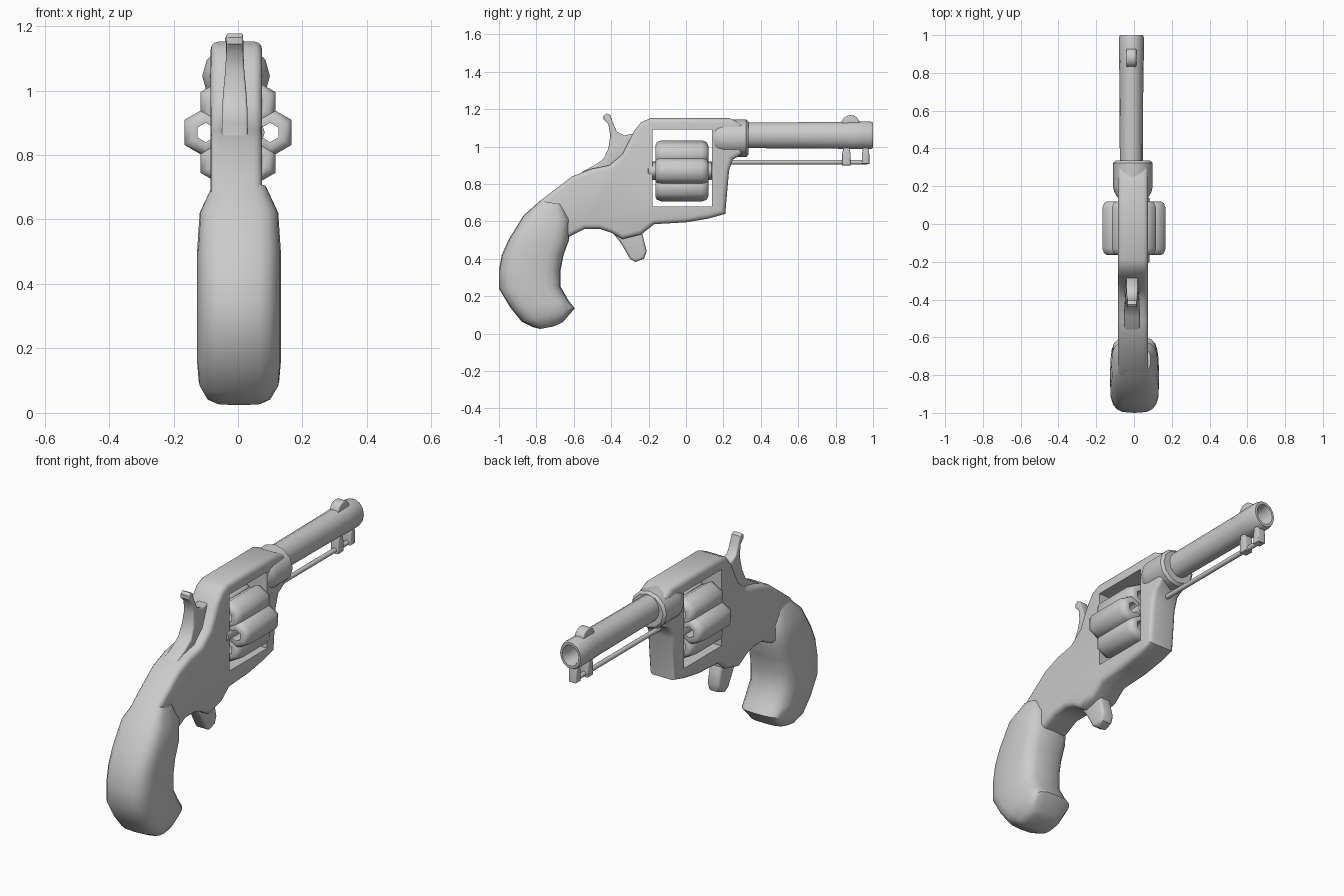
import bpy, bmesh, math
from mathutils import Vector

if "Cube" in bpy.data.objects:
    bpy.data.objects.remove(bpy.data.objects["Cube"])


def finish(name, bm, angle=40):
    bmesh.ops.recalc_face_normals(bm, faces=bm.faces[:])
    me = bpy.data.meshes.new(name)
    bm.to_mesh(me)
    bm.free()
    ob = bpy.data.objects.new(name, me)
    bpy.context.collection.objects.link(ob)
    smooth(ob, angle)
    return ob


def smooth(ob, angle=40):
    bpy.ops.object.select_all(action='DESELECT')
    ob.select_set(True)
    bpy.context.view_layer.objects.active = ob
    bpy.ops.object.shade_smooth_by_angle(angle=math.radians(angle))


def prism(name, outline, half, bevel, xc=-0.01, taper=None):
    """Side outline (y, z) extruded across x, with rounded rims."""
    bm = bmesh.new()
    rings = [[bm.verts.new((s * half, y, z)) for y, z in outline] for s in (-1, 1)]
    caps = [bm.faces.new(r) for r in rings]
    n = len(outline)
    for i in range(n):
        j = (i + 1) % n
        bm.faces.new((rings[0][i], rings[0][j], rings[1][j], rings[1][i]))
    bmesh.ops.recalc_face_normals(bm, faces=bm.faces[:])
    if bevel:
        rim = [e for f in caps for e in f.edges]
        bmesh.ops.bevel(bm, geom=rim, offset=bevel, segments=3, profile=0.5,
                        affect='EDGES', clamp_overlap=True)
    for v in bm.verts:
        if taper:
            v.co.x *= taper(v.co.z)
        v.co.x += xc
    return finish(name, bm)


def lathe(name, profile, sides, centre, scale=(1, 1), turn=0.0, closed=False, angle=40):
    """Profile of (radius, y) turned about a lengthwise axis at centre (x, z)."""
    bm = bmesh.new()
    rings = []
    for r, y in profile:
        rings.append([bm.verts.new((centre[0] + scale[0] * r * math.cos(a), y,
                                    centre[1] + scale[1] * r * math.sin(a)))
                      for a in (turn + 2 * math.pi * k / sides for k in range(sides))])
    pairs = list(zip(rings, rings[1:]))
    if closed:
        pairs.append((rings[-1], rings[0]))
    for a, b in pairs:
        for k in range(sides):
            m = (k + 1) % sides
            bm.faces.new((a[k], a[m], b[m], b[k]))
    if not closed:
        bm.faces.new(rings[0])
        bm.faces.new(rings[-1])
    return finish(name, bm, angle)


# Frame with the open window
frame = prism("frame", [
    (-0.28, 1.08), (-0.24, 1.13), (-0.19, 1.152), (0.235, 1.152), (0.30, 1.12),
    (0.30, 0.96), (0.25, 0.93), (0.23, 0.87), (0.21, 0.64), (0.12, 0.615),
    (0.0, 0.595), (-0.17, 0.585), (-0.24, 0.53), (-0.34, 0.505), (-0.40, 0.54),
    (-0.46, 0.56), (-0.54, 0.56), (-0.62, 0.52), (-0.70, 0.52), (-0.82, 0.66),
    (-0.78, 0.71), (-0.61, 0.84), (-0.51, 0.88), (-0.41, 0.90), (-0.34, 0.96)],
    0.08, 0.025, xc=-0.005)
cutter = prism("window_cutter", [(-0.18, 0.68), (0.14, 0.68), (0.14, 1.09), (-0.18, 1.09)], 0.3, 0)
cutter.hide_render = True
cut = frame.modifiers.new("window", 'BOOLEAN')
cut.operation = 'DIFFERENCE'
cut.solver = 'EXACT'
cut.object = cutter
bpy.context.view_layer.objects.active = frame
bpy.ops.object.modifier_apply(modifier=cut.name)
bpy.data.objects.remove(cutter)
smooth(frame)

# Grip: rounded sections (back point, front point, half width)
sections = [
    ((-0.78, 0.71), (-0.66, 0.69), 0.085), ((-0.87, 0.63), (-0.62, 0.61), 0.122),
    ((-0.95, 0.50), (-0.625, 0.50), 0.13), ((-0.985, 0.42), (-0.655, 0.42), 0.13),
    ((-1.0, 0.34), (-0.67, 0.34), 0.13), ((-1.0, 0.24), (-0.67, 0.25), 0.13),
    ((-0.94, 0.14), (-0.63, 0.18), 0.13), ((-0.88, 0.065), (-0.595, 0.135), 0.125),
    ((-0.82, 0.035), (-0.66, 0.06), 0.10), ((-0.78, 0.025), (-0.71, 0.038), 0.07)]
bm = bmesh.new()
rings = []
for back, front, w in sections:
    b, f = Vector(back), Vector(front)
    ring = []
    for k in range(20):
        a = 2 * math.pi * k / 20
        c, s = math.cos(a), math.sin(a)
        p = (b + f) / 2 + (f - b) / 2 * math.copysign(abs(c) ** 0.6, c)
        ring.append(bm.verts.new((0.003 + w * math.copysign(abs(s) ** 0.6, s), p.x, p.y)))
    rings.append(ring)
for r, q in zip(rings, rings[1:]):
    for k in range(20):
        bm.faces.new((r[k], r[(k + 1) % 20], q[(k + 1) % 20], q[k]))
bm.faces.new(rings[0])
bm.faces.new(rings[-1])
finish("grip", bm, 50)

# Fluted drum: core, axle and six hollow chambers
lathe("drum_core", [(0.07, -0.16), (0.07, 0.115)], 18, (0, 0.87))
lathe("drum_axle", [(0.04, -0.21), (0.05, -0.20), (0.05, 0.135), (0.04, 0.145)], 16, (0, 0.87), (1.66, 1))
for k in range(6):
    a = k * math.pi / 3
    lathe(f"chamber_{k + 1}", [
        (0.03, -0.162), (0.05, -0.164), (0.068, -0.155), (0.077, -0.13), (0.077, 0.085),
        (0.068, 0.11), (0.05, 0.119), (0.03, 0.117)], 6,
        (0.1 * math.cos(a), 0.87 + 0.1 * math.sin(a)), turn=a + math.pi / 6, closed=True, angle=65)

# Barrel and its collar
lathe("barrel_collar", [(0.08, 0.14), (0.097, 0.17), (0.103, 0.20), (0.103, 0.322), (0.09, 0.335)],
      12, (-0.006, 1.045), (1.02, 0.98))
lathe("barrel", [(0.07, 0.30), (0.073, 0.80), (0.076, 0.88), (0.076, 0.985), (0.07, 1.0), (0.056, 1.0),
                 (0.05, 0.97), (0.05, 0.5)], 14, (-0.014, 1.06), (0.87, 1))

# Front sight
prism("front_sight", [(0.88 + 0.05 * math.cos(math.pi * k / 8), 1.12 + 0.048 * math.sin(math.pi * k / 8))
                      for k in range(9)], 0.026, 0.006, xc=-0.014)

# Ejector rod with two hangers below the barrel
lathe("ejector_rod", [(0.013, 0.18), (0.013, 0.97)], 10, (-0.012, 0.917))
for name, y0, y1, low in (("rear_hanger", 0.835, 0.88, 0.90), ("front_hanger", 0.94, 0.98, 0.907)):
    prism(name, [(y0, low), (y1, low), (y1, 0.96), (y1 - 0.008, 1.0), (y0 + 0.008, 1.0), (y0, 0.96)],
          0.024, 0.006, xc=-0.012)

# Hammer with curled spur
prism("hammer", [
    (-0.44, 1.165), (-0.425, 1.177), (-0.405, 1.168), (-0.392, 1.13), (-0.37, 1.08), (-0.33, 1.06),
    (-0.285, 1.068), (-0.26, 1.05), (-0.30, 0.90), (-0.42, 0.86), (-0.58, 0.84), (-0.55, 0.868),
    (-0.49, 0.90), (-0.44, 0.935), (-0.415, 0.99), (-0.405, 1.06), (-0.415, 1.12), (-0.44, 1.145)],
    0.04, 0.008, taper=lambda z: 1 - 0.35 * min(1, max(0, (z - 0.95) / 0.15)))

# Trigger
prism("trigger", [(-0.40, 0.55), (-0.345, 0.48), (-0.30, 0.40), (-0.27, 0.383), (-0.225, 0.40),
                  (-0.21, 0.44), (-0.225, 0.50), (-0.24, 0.56)], 0.036, 0.015)
